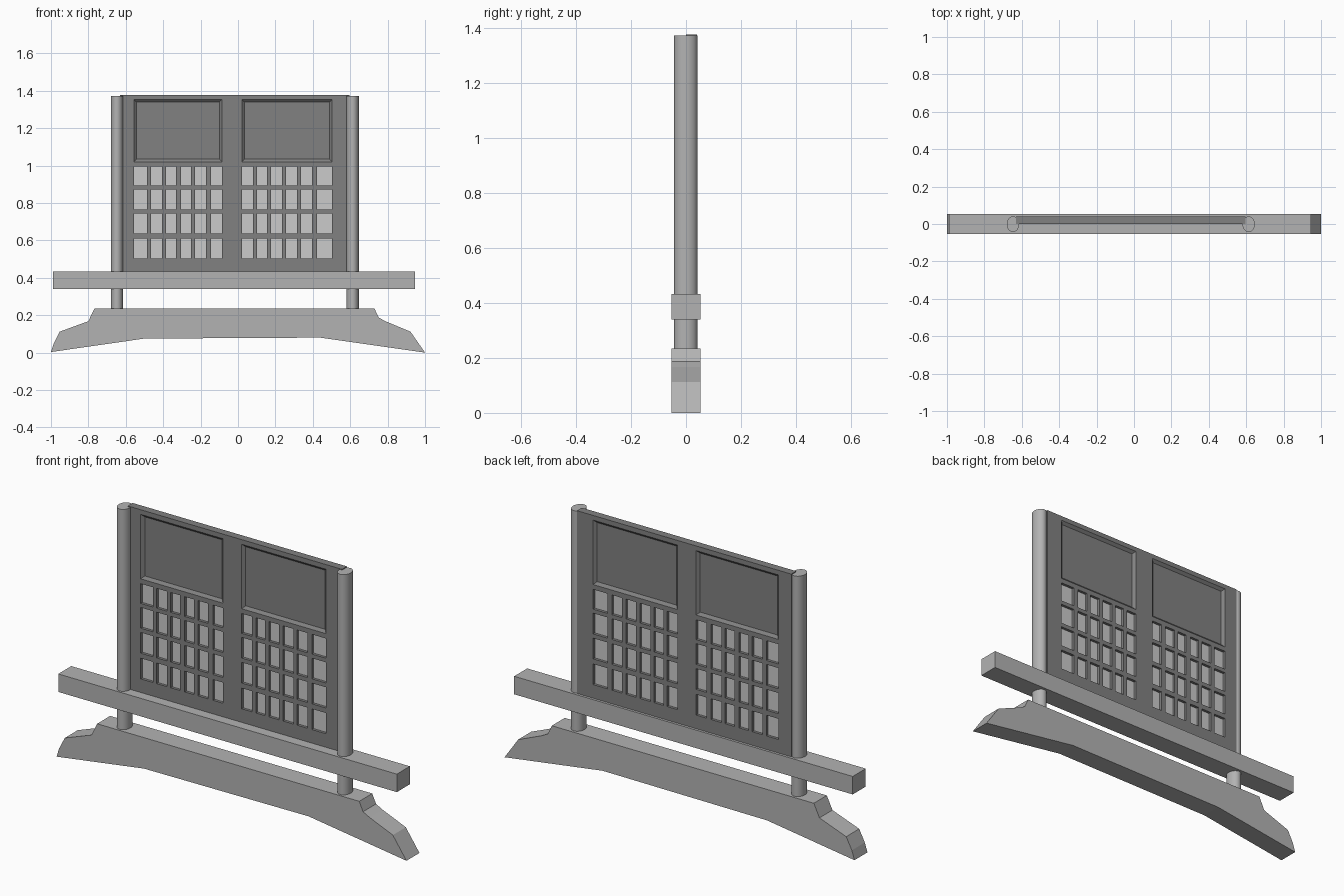
import bpy, bmesh

if "Cube" in bpy.data.objects:
    bpy.data.objects.remove(bpy.data.objects["Cube"])


def tone(name, v):
    m = bpy.data.materials.new(name)
    m.diffuse_color = (v, v, v, 1)
    m.use_nodes = True
    m.node_tree.nodes["Principled BSDF"].inputs["Base Color"].default_value = m.diffuse_color
    return m


wood, dark, paper = tone("wood", 0.45), tone("dark_wood", 0.22), tone("paper", 0.8)


def finish(name, bm, mat):
    bmesh.ops.recalc_face_normals(bm, faces=bm.faces[:])
    me = bpy.data.meshes.new(name)
    bm.to_mesh(me)
    bm.free()
    me.materials.append(mat)
    ob = bpy.data.objects.new(name, me)
    bpy.context.collection.objects.link(ob)
    return ob


def extrude_y(bm, y0, y1):
    """Thicken the flat faces lying at y0 to reach y1."""
    ext = bmesh.ops.extrude_face_region(bm, geom=bm.faces[:], use_keep_orig=True)
    verts = [g for g in ext["geom"] if isinstance(g, bmesh.types.BMVert)]
    bmesh.ops.translate(bm, verts=verts, vec=(0, y1 - y0, 0))


def prism(name, profile, y0, y1, mat):
    bm = bmesh.new()
    bm.faces.new([bm.verts.new((x, y0, z)) for x, z in profile])
    extrude_y(bm, y0, y1)
    return finish(name, bm, mat)


def slab(name, x0, x1, y0, y1, z0, z1, mat):
    return prism(name, [(x0, z0), (x1, z0), (x1, z1), (x0, z1)], y0, y1, mat)


# Arched foot beam with stepped ends
prism("foot_beam", [(-1, 0.003), (-0.985, 0.05), (-0.953, 0.112), (-0.80, 0.168),
                    (-0.768, 0.235), (0.73, 0.235), (0.752, 0.187), (0.79, 0.167),
                    (0.922, 0.112), (1, 0), (0.44, 0.08), (-0.5, 0.075)],
      -0.053, 0.053, wood)

# Horizontal rail
slab("rail", -0.99, 0.945, -0.053, 0.053, 0.34, 0.433, wood)

# Oval posts
for side, x in (("left", -0.647), ("right", 0.613)):
    bpy.ops.mesh.primitive_cylinder_add(vertices=32, radius=1, depth=1.153,
                                        location=(x, -0.001, 0.7965))
    post = bpy.context.object
    post.name = side + "_post"
    post.scale = (0.033, 0.042, 1)
    bpy.ops.object.transform_apply(location=False, rotation=False, scale=True)
    bpy.ops.object.shade_smooth_by_angle()
    post.data.materials.append(wood)

# Screen: lattice openings below, two recessed panels above
cols = [(-0.556, -0.487), (-0.465, -0.406), (-0.385, -0.331), (-0.305, -0.251),
        (-0.23, -0.171), (-0.144, -0.086), (0.021, 0.08), (0.102, 0.155),
        (0.176, 0.235), (0.257, 0.316), (0.337, 0.396), (0.422, 0.503)]
rows = [(0.503, 0.61), (0.636, 0.743), (0.765, 0.872), (0.893, 0.995), (1.02, 1.353)]
xs = [-0.63] + [v for c in cols for v in c] + [0.595]
zs = [0.42] + [v for r in rows for v in r] + [1.377]
Y0, Y1 = 0.0, 0.04
bm = bmesh.new()
grid = [[bm.verts.new((x, Y0, z)) for x in xs] for z in zs]
for j in range(len(zs) - 1):
    for i in range(len(xs) - 1):
        if i % 2 and j % 2 and j < 9:
            continue  # lattice opening
        bm.faces.new((grid[j][i], grid[j][i + 1], grid[j + 1][i + 1], grid[j + 1][i]))
extrude_y(bm, Y0, Y1)
bmesh.ops.recalc_face_normals(bm, faces=bm.faces[:])
for a, b in ((cols[0][0], cols[5][1]), (cols[6][0], cols[11][1])):
    for s in (-1, 1):
        area = []
        for f in bm.faces:
            c = f.calc_center_median()
            if f.normal.y * s > 0.9 and a < c.x < b and 1.02 < c.z < 1.353:
                area.append(f)
        bmesh.ops.inset_region(bm, faces=area, thickness=0.014, depth=-0.013,
                               use_even_offset=True, use_boundary=True)
bmesh.ops.dissolve_limit(bm, angle_limit=0.01, verts=bm.verts[:], edges=bm.edges[:])
finish("lattice_screen", bm, dark)

# Paper sheets behind the lattice
for side, a, b in (("left", 0, 5), ("right", 6, 11)):
    slab(side + "_paper", cols[a][0] - 0.008, cols[b][1] + 0.008, 0.014, 0.026,
         0.495, 1.003, paper)
